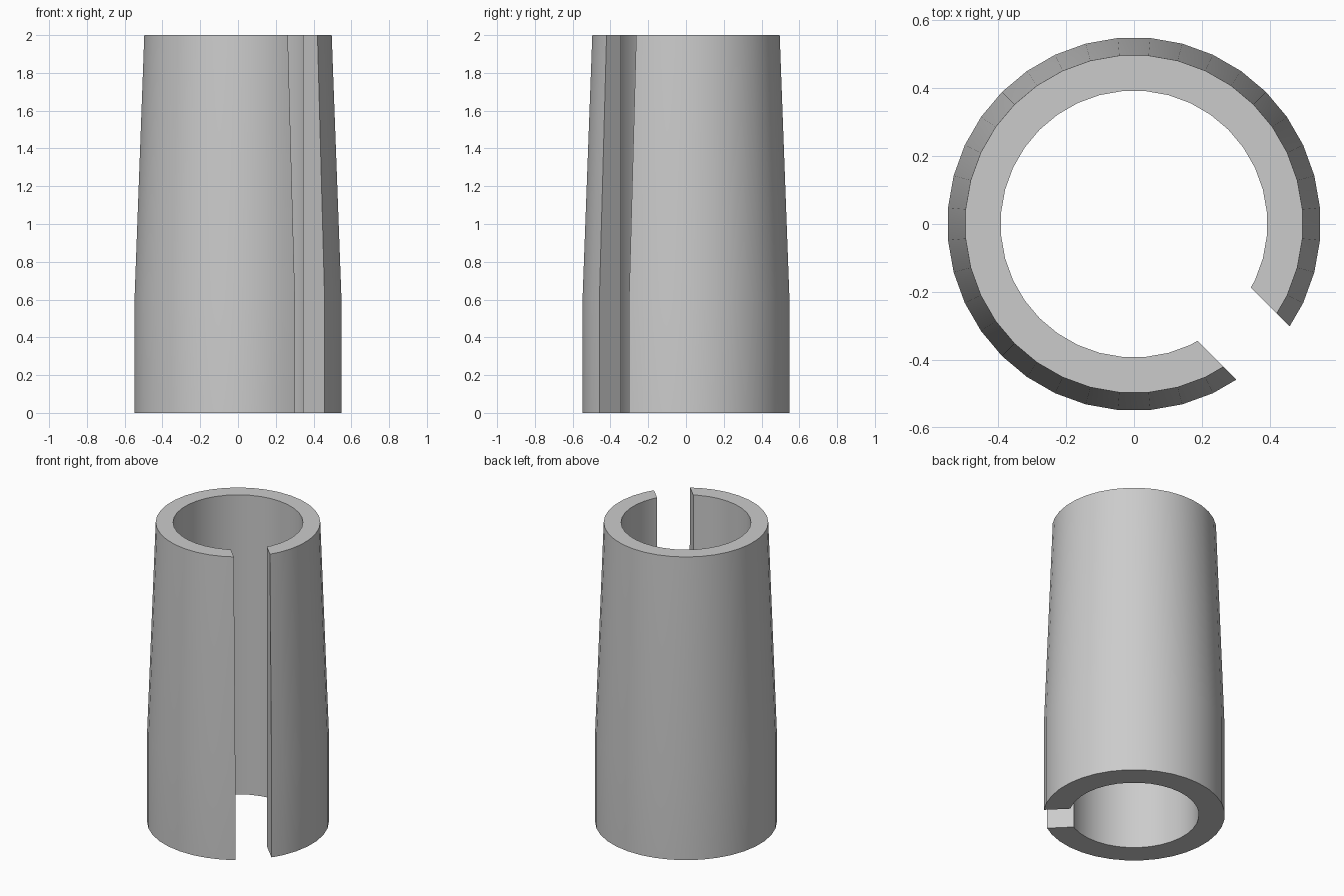
import bpy, bmesh
from math import radians, sin, cos
from mathutils import Matrix, Vector

cube = bpy.data.objects.get("Cube")
if cube:
    bpy.data.objects.remove(cube, do_unlink=True)

# Sleeve dimensions
BORE, BASE, TOP = 0.393, 0.55, 0.498
SHOULDER, HEIGHT = 0.6, 2.0
HALF_SLOT = 0.111
STEP = 10  # degrees per facet

# Wall profile as (radius, height)
profile = [(BORE, 0), (BASE, 0), (BASE, SHOULDER), (TOP, HEIGHT), (BORE, HEIGHT)]


def slot_point(r, z, side):
    """Where the facet beside the slot meets the parallel slot wall."""
    mid = radians(1.5 * STEP)
    x = (r * cos(radians(STEP / 2)) - HALF_SLOT * sin(mid)) / cos(mid)
    return Vector((x, side * HALF_SLOT, z))


def ring_point(r, z, degrees):
    a = radians(degrees)
    return Vector((r * cos(a), r * sin(a), z))


# Profile columns swept around from one slot wall to the other
columns = [[slot_point(r, z, 1) for r, z in profile]]
for deg in range(2 * STEP, 360 - STEP, STEP):
    columns.append([ring_point(r, z, deg) for r, z in profile])
columns.append([slot_point(r, z, -1) for r, z in profile])

bm = bmesh.new()
cols = [[bm.verts.new(p) for p in col] for col in columns]
n = len(profile)
for a, b in zip(cols, cols[1:]):
    for i in range(n):
        j = (i + 1) % n
        bm.faces.new((a[i], b[i], b[j], a[j]))

# Slot walls
bm.faces.new(cols[0])
bm.faces.new(cols[-1])
bmesh.ops.recalc_face_normals(bm, faces=bm.faces)

# Turn the slot to the front left
bmesh.ops.transform(bm, matrix=Matrix.Rotation(radians(-45), 4, "Z"), verts=bm.verts)

mesh = bpy.data.meshes.new("split_sleeve")
bm.to_mesh(mesh)
bm.free()
sleeve = bpy.data.objects.new("split_sleeve", mesh)
bpy.context.collection.objects.link(sleeve)

# Plain grey material
grey = bpy.data.materials.new("light_grey")
grey.use_nodes = True
colour = (0.6, 0.6, 0.6, 1)
grey.diffuse_color = colour
grey.node_tree.nodes["Principled BSDF"].inputs["Base Color"].default_value = colour
mesh.materials.append(grey)

# Smooth round walls, sharp rims and slot edges
bpy.ops.object.select_all(action="DESELECT")
sleeve.select_set(True)
bpy.context.view_layer.objects.active = sleeve
bpy.ops.object.shade_smooth_by_angle(angle=radians(30))
